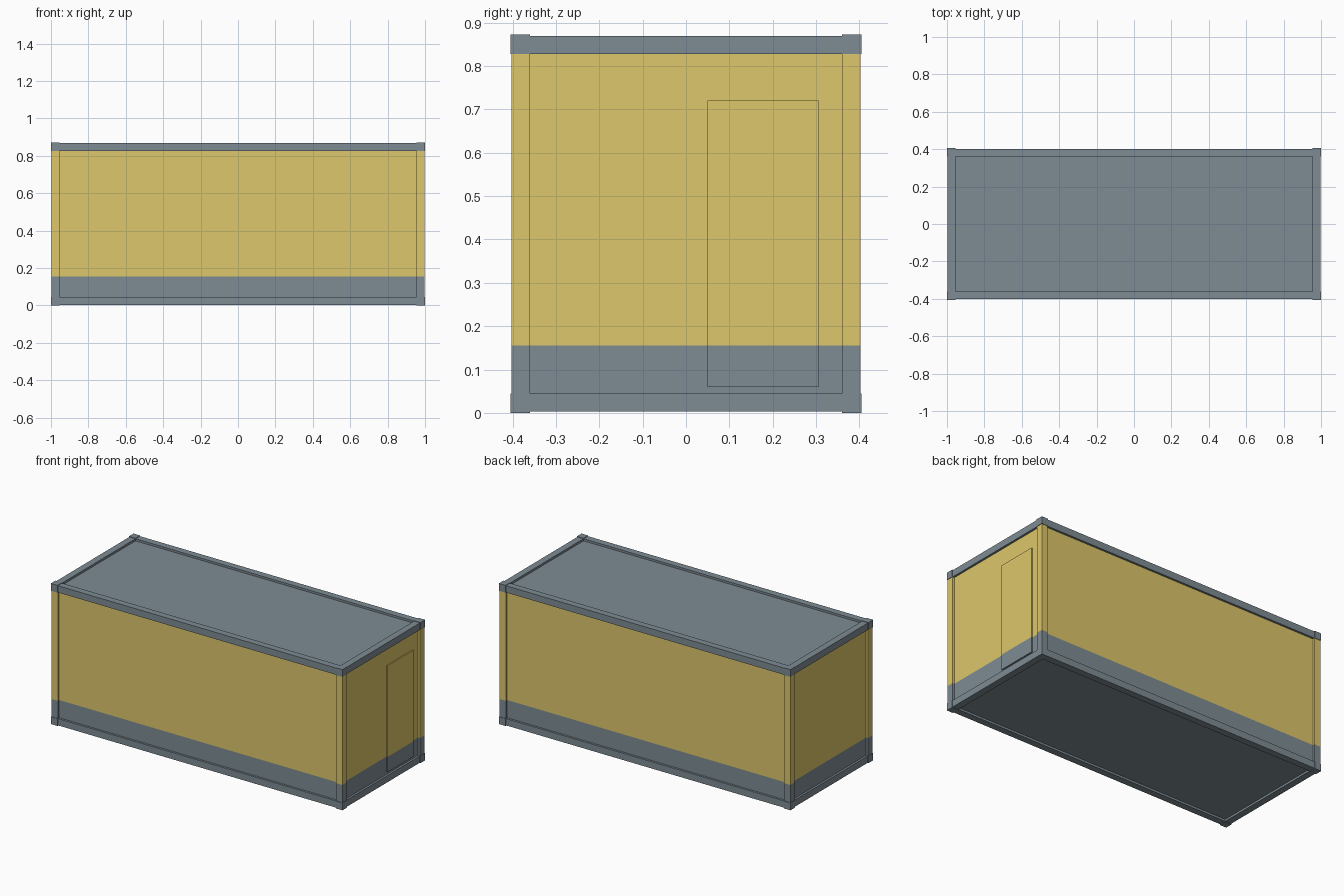
import bpy
import bmesh
from mathutils import Vector

if "Cube" in bpy.data.objects:
    bpy.data.objects.remove(bpy.data.objects["Cube"])


def material(name, color):
    m = bpy.data.materials.new(name)
    m.diffuse_color = (*color, 1)
    m.use_nodes = True
    m.node_tree.nodes["Principled BSDF"].inputs["Base Color"].default_value = m.diffuse_color
    return m


GREY = material("slate_grey", (0.21, 0.26, 0.295))
YELLOW = material("warm_yellow", (0.72, 0.57, 0.145))

HX, HY, H = 1.0, 0.405, 0.872   # outer half sizes and height at the corner blocks
T = 0.045                       # frame thickness
INSET = 0.003                   # posts and rails sit just inside the corner blocks
RECESS = 0.016                  # panels sit back from the frame
BAND = 0.155                    # top of the grey paint band
X, Y = HX - INSET, HY - INSET
PX, PY = HX - RECESS, HY - RECESS


def box(name, lo, hi, two_tone=False):
    """Box between two corners; two_tone paints it yellow above the band."""
    bm = bmesh.new()
    bmesh.ops.create_cube(bm, size=1)
    lo, hi = Vector(lo), Vector(hi)
    for v in bm.verts:
        v.co = (lo + hi) / 2 + v.co * (hi - lo)
    if two_tone:
        bmesh.ops.bisect_plane(bm, geom=bm.verts[:] + bm.edges[:] + bm.faces[:],
                               plane_co=(0, 0, BAND), plane_no=(0, 0, 1))
        for f in bm.faces:
            f.material_index = int(f.calc_center_median().z > BAND)
    mesh = bpy.data.meshes.new(name)
    mesh.materials.append(GREY)
    if two_tone:
        mesh.materials.append(YELLOW)
    bm.to_mesh(mesh)
    bm.free()
    obj = bpy.data.objects.new(name, mesh)
    bpy.context.collection.objects.link(obj)
    return obj


def span(sign, outer, inner):
    """Low and high coordinate of a member on the given side."""
    return sorted((sign * outer, sign * inner))


# Corner posts and corner blocks
for sx in (-1, 1):
    for sy in (-1, 1):
        x0, x1 = span(sx, X, HX - T)
        y0, y1 = span(sy, Y, HY - T)
        box("corner_post", (x0, y0, T), (x1, y1, H - T), True)
        x0, x1 = span(sx, HX, HX - T)
        y0, y1 = span(sy, HY, HY - T)
        for level, z in (("bottom", 0), ("top", H - T)):
            box(level + "_corner_block", (x0, y0, z), (x1, y1, z + T))

# Rails between the corner blocks
for level, z0, z1 in (("bottom", INSET, T), ("top", H - T, H - INSET)):
    for s in (-1, 1):
        y0, y1 = span(s, Y, HY - T)
        box(level + "_side_rail", (T - HX, y0, z0), (HX - T, y1, z1))
        x0, x1 = span(s, X, HX - T)
        box(level + "_end_rail", (x0, T - HY, z0), (x1, HY - T, z1))

# Recessed walls, roof and floor
for s in (-1, 1):
    y0, y1 = span(s, PY, PY - 0.02)
    box("side_wall", (T - HX, y0, T), (HX - T, y1, H - T), True)
    x0, x1 = span(s, PX, PX - 0.02)
    box("end_wall", (x0, T - HY, T), (x1, HY - T, H - T), True)
box("roof_panel", (T - HX, T - HY, H - T), (HX - T, HY - T, H - RECESS))
box("floor_panel", (T - HX, T - HY, RECESS), (HX - T, HY - T, T))

# Door on the right end
box("door", (PX - 0.01, 0.05, 0.06), (PX + 0.007, 0.305, 0.72), True)
